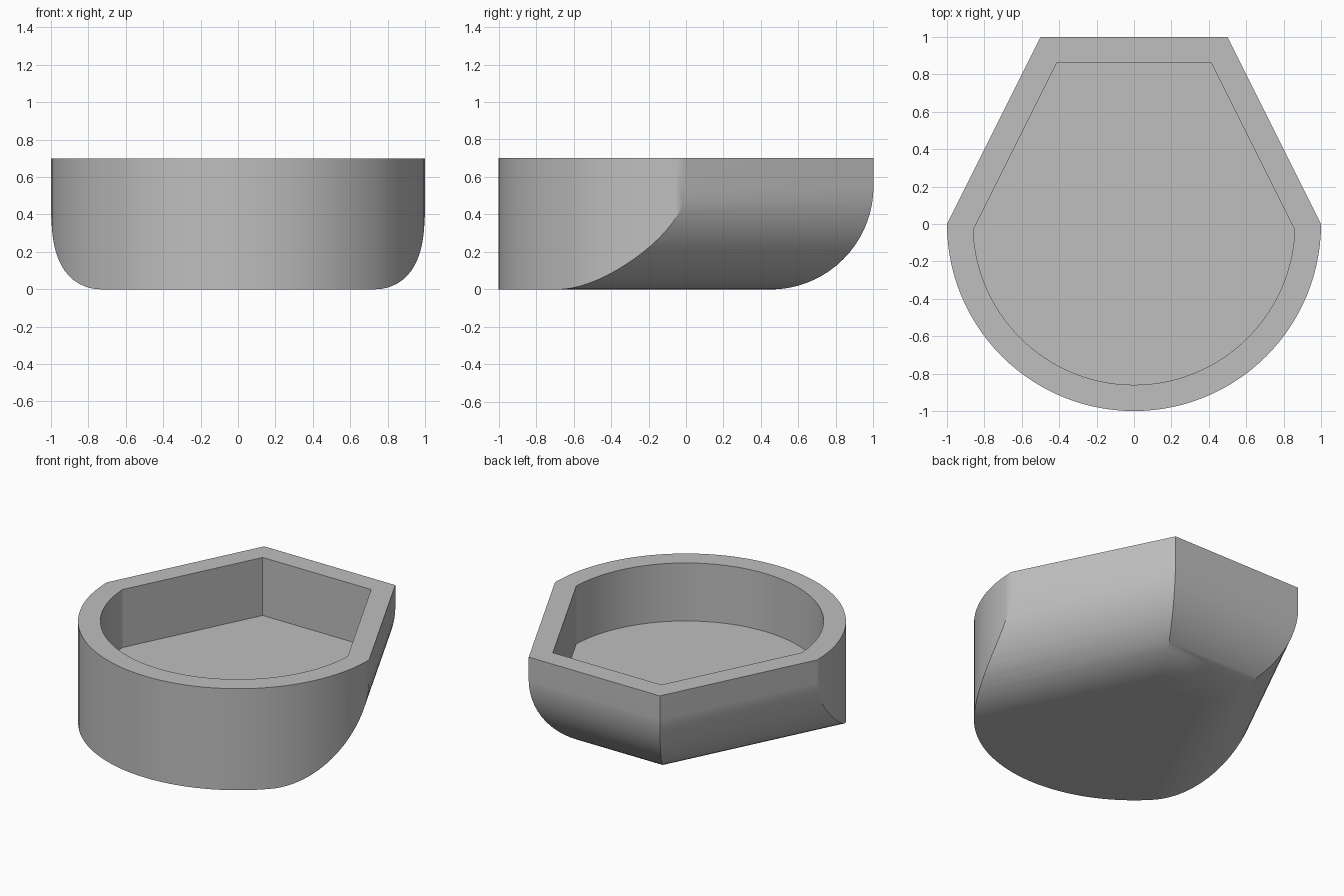
import bpy, bmesh, math
from mathutils import Vector

HEIGHT, WALL, FLOOR, ROUND = 0.7, 0.14, 0.3, 0.55
ARC_STEPS, ROUND_STEPS = 56, 18

cube = bpy.data.objects.get("Cube")
if cube:
    bpy.data.objects.remove(cube, do_unlink=True)

# Outward directions of the three straight walls, and their distance from the axis
tilt = math.atan2(1, 2)
WALLS = [(Vector((math.cos(tilt), math.sin(tilt), 0)), math.cos(tilt)),
         (Vector((-math.cos(tilt), math.sin(tilt), 0)), math.cos(tilt)),
         (Vector((0, 1, 0)), 1.0)]


def outline(inset):
    """Round front and tapered back, moved inward by the inset."""
    radius, side = 1 - inset, math.cos(tilt) - inset
    end = tilt - math.acos(side / radius)
    back_y = 1 - inset
    back_x = (side - back_y * math.sin(tilt)) / math.cos(tilt)
    start = -math.pi - end
    pts = []
    for i in range(ARC_STEPS + 1):
        a = start + (end - start) * i / ARC_STEPS
        pts.append((radius * math.cos(a), radius * math.sin(a)))
    return pts + [(back_x, back_y), (-back_x, back_y)]


def prism(points, low, high):
    bm = bmesh.new()
    base = bm.faces.new([bm.verts.new((x, y, low)) for x, y in points])
    top = bmesh.ops.extrude_face_region(bm, geom=[base])["geom"]
    bmesh.ops.translate(bm, vec=(0, 0, high - low),
                        verts=[v for v in top if isinstance(v, bmesh.types.BMVert)])
    bmesh.ops.recalc_face_normals(bm, faces=bm.faces)
    return bm


def slice_off(bm, point, normal):
    cut = bmesh.ops.bisect_plane(bm, geom=bm.verts[:] + bm.edges[:] + bm.faces[:],
                                 dist=1e-6, plane_co=point, plane_no=normal,
                                 clear_outer=True)["geom_cut"]
    edges = [e for e in cut if isinstance(e, bmesh.types.BMEdge) and e.is_boundary]
    if edges:
        bmesh.ops.contextual_create(bm, geom=edges)


def make_object(name, bm):
    bmesh.ops.recalc_face_normals(bm, faces=bm.faces)
    mesh = bpy.data.meshes.new(name)
    bm.to_mesh(mesh)
    bm.free()
    obj = bpy.data.objects.new(name, mesh)
    bpy.context.collection.objects.link(obj)
    return obj


# Body with the lower edges of the straight walls rounded off
body = prism(outline(0), 0, HEIGHT)
for normal, distance in WALLS:
    for i in range(ROUND_STEPS):
        a = math.pi / 2 * (i + 0.5) / ROUND_STEPS
        facing = normal * math.cos(a) - Vector((0, 0, math.sin(a)))
        centre = normal * (distance - ROUND) + Vector((0, 0, ROUND))
        slice_off(body, centre + facing * ROUND, facing)
tray = make_object("tray", body)

# Hollow with a flat floor
cavity = make_object("cavity_cutter", prism(outline(WALL), FLOOR, HEIGHT + 0.2))
cavity.hide_render = True
hollow = tray.modifiers.new("hollow", "BOOLEAN")
hollow.operation = "DIFFERENCE"
hollow.solver = "EXACT"
hollow.object = cavity
bpy.ops.object.select_all(action="DESELECT")
tray.select_set(True)
bpy.context.view_layer.objects.active = tray
bpy.ops.object.modifier_apply(modifier=hollow.name)
bpy.data.objects.remove(cavity, do_unlink=True)

# Plain grey finish
grey = bpy.data.materials.new("plain_grey")
grey.use_nodes = True
colour = (0.52, 0.52, 0.52, 1)
grey.diffuse_color = colour
grey.node_tree.nodes["Principled BSDF"].inputs["Base Color"].default_value = colour
tray.data.materials.clear()
tray.data.materials.append(grey)

bpy.ops.object.shade_smooth_by_angle(angle=math.radians(30))
weighted = tray.modifiers.new("even_shading", "WEIGHTED_NORMAL")
weighted.keep_sharp = True
